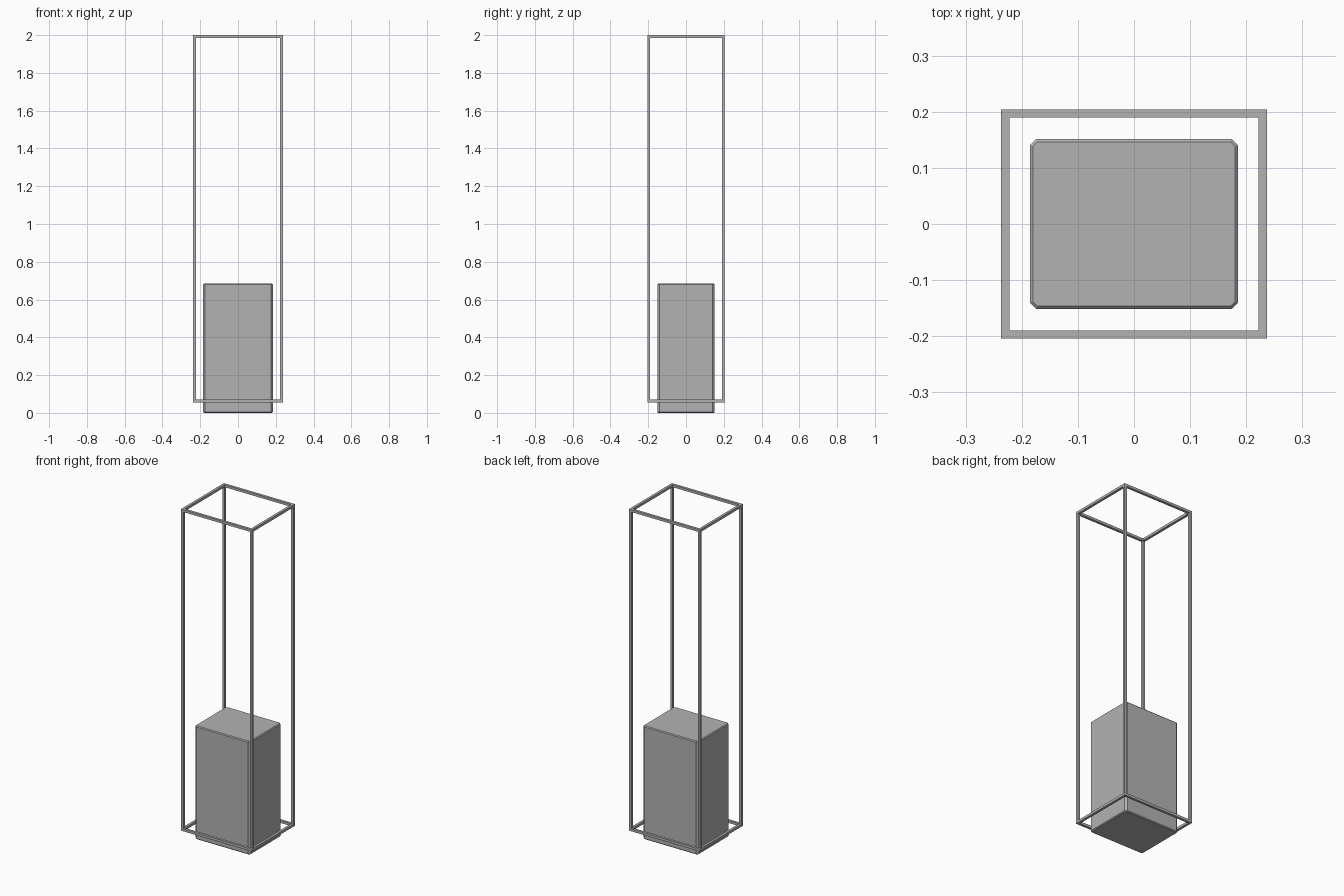
import bpy, bmesh
from mathutils import Matrix

if "Cube" in bpy.data.objects:
    bpy.data.objects.remove(bpy.data.objects["Cube"])

grey = bpy.data.materials.new("dark_grey")
grey.diffuse_color = (0.45, 0.45, 0.45, 1)
grey.use_nodes = True
grey.node_tree.nodes["Principled BSDF"].inputs["Base Color"].default_value = grey.diffuse_color


def box(name, lo, hi, corner=0.0, rim=0.0):
    """Axis-aligned box; optional chamfer on upright corners and on top and bottom rims."""
    size = [h - l for l, h in zip(lo, hi)]
    mid = [(h + l) / 2 for l, h in zip(lo, hi)]
    bm = bmesh.new()
    bmesh.ops.create_cube(bm, size=1.0, matrix=Matrix.Translation(mid) @ Matrix.Diagonal((*size, 1)))
    for offset, upright in ((corner, True), (rim, False)):
        if offset:
            edges = [e for e in bm.edges
                     if (abs(e.verts[0].co.z - e.verts[1].co.z) > 0.1) == upright]
            bmesh.ops.bevel(bm, geom=edges, offset=offset, segments=1,
                            profile=0.5, affect='EDGES')
    mesh = bpy.data.meshes.new(name)
    bm.to_mesh(mesh)
    bm.free()
    mesh.materials.append(grey)
    obj = bpy.data.objects.new(name, mesh)
    bpy.context.collection.objects.link(obj)
    return obj


X, Y, T = 0.237, 0.2045, 0.015      # frame half sizes and bar thickness
Z0, Z1 = 0.056, 2.0

# solid plinth block
box("plinth_block", (-0.185, -0.1515, 0), (0.185, 0.1515, 0.685), 0.011, 0.005)

# four upright bars
for sx in (-1, 1):
    for sy in (-1, 1):
        xs = sorted((sx * X, sx * (X - T)))
        ys = sorted((sy * Y, sy * (Y - T)))
        box("upright_bar", (xs[0], ys[0], Z0 + T), (xs[1], ys[1], Z1 - T))

# bottom and top rings, each of four bars
for label, z in (("bottom", Z0), ("top", Z1 - T)):
    for s in (-1, 1):
        ys = sorted((s * Y, s * (Y - T)))
        box(label + "_long_bar", (-X, ys[0], z), (X, ys[1], z + T))
        xs = sorted((s * X, s * (X - T)))
        box(label + "_side_bar", (xs[0], -Y + T, z), (xs[1], Y - T, z + T))
